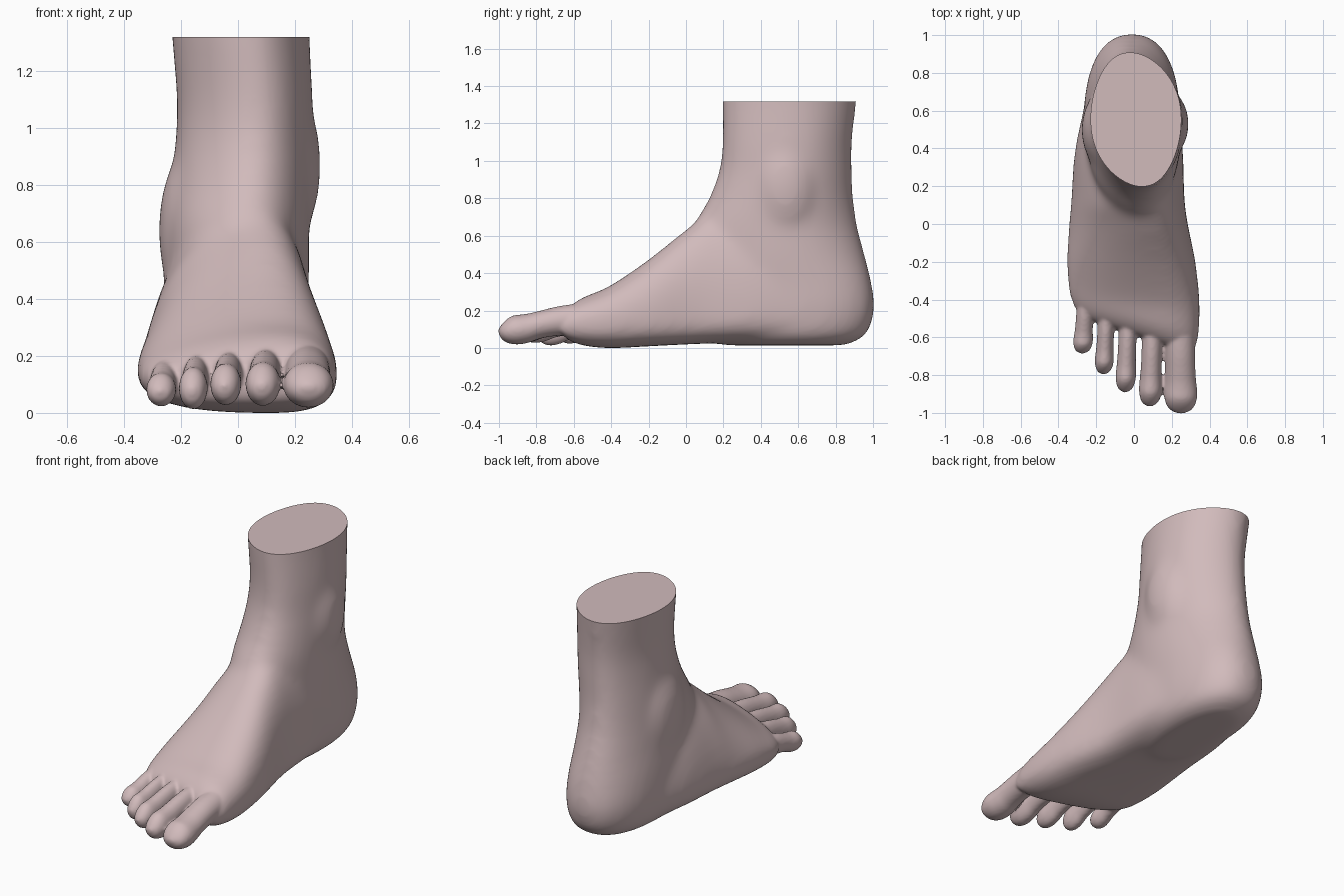
import bpy, bmesh, math
from mathutils import Vector, Matrix

if "Cube" in bpy.data.objects:
    bpy.data.objects.remove(bpy.data.objects["Cube"], do_unlink=True)

skin = bpy.data.materials.new("pale_pink_skin")
skin.use_nodes = True
skin_colour = (0.64, 0.495, 0.5, 1)
skin.diffuse_color = skin_colour
skin.node_tree.nodes["Principled BSDF"].inputs["Base Color"].default_value = skin_colour

SIDES = 48


def spow(v, e):
    return math.copysign(abs(v) ** e, v)


def refine(rows, steps=5):
    """Smoothly interpolate a list of cross-section settings."""
    out = []
    for i in range(len(rows) - 1):
        quad = [rows[max(i - 1, 0)], rows[i], rows[i + 1], rows[min(i + 2, len(rows) - 1)]]
        for s in range(steps):
            t = s / steps
            out.append([b + 0.5 * t * (c - a + t * (2 * a - 5 * b + 4 * c - d + t * (3 * (b - c) + d - a)))
                        for a, b, c, d in zip(*quad)])
    return out + [list(rows[-1])]


def loft(bm, rings):
    loops = [[bm.verts.new(p) for p in ring] for ring in rings]
    for a, b in zip(loops, loops[1:]):
        for i in range(SIDES):
            j = (i + 1) % SIDES
            bm.faces.new((a[i], a[j], b[j], b[i]))
    bm.faces.new(loops[0][::-1])
    bm.faces.new(loops[-1])


def foot_ring(y, x0, x1, z0, z1, zw, xr, slant):
    """Upright slice: flat sole, widest at zw, crest at xr, slanted along the toe line."""
    ring = []
    for k in range(SIDES):
        a = 2 * math.pi * k / SIDES
        c, s = math.cos(a), math.sin(a)
        if s >= 0:
            e = 0.9 if c > 0 else 1.2
            x, z = spow(c, e), zw + (z1 - zw) * spow(s, e)
        else:
            x, z = spow(c, 0.75), zw + (zw - z0) * spow(s, 0.75)
        x = xr + x * ((x1 - xr) if c > 0 else (xr - x0))
        ring.append((x, y - slant * x, z))
    return ring


def leg_ring(z, x0, x1, y0, y1, skew, e):
    """Level slice of the leg and heel; e below one is fuller, above one is narrower."""
    ring = []
    for k in range(SIDES):
        a = 2 * math.pi * k / SIDES
        c, s = math.cos(a), math.sin(a)
        ring.append(((x0 + x1) / 2 + (x1 - x0) / 2 * spow(c, e) - skew * s * (1 - c * c),
                     (y0 + y1) / 2 + (y1 - y0) / 2 * spow(s, min(e, 1)), z))
    return ring


def ball(bm, centre, size):
    m = Matrix.Translation(centre) @ Matrix.Diagonal((*size, 1))
    bmesh.ops.create_uvsphere(bm, u_segments=32, v_segments=20, radius=1, matrix=m)


def fuse(bm, name, voxel, smooth):
    """Merge overlapping solids into one smooth skin."""
    bmesh.ops.recalc_face_normals(bm, faces=bm.faces[:])
    mesh = bpy.data.meshes.new(name)
    bm.to_mesh(mesh)
    bm.free()
    obj = bpy.data.objects.new(name, mesh)
    bpy.context.collection.objects.link(obj)
    mod = obj.modifiers.new("merge", "REMESH")
    mod.mode = "VOXEL"
    mod.voxel_size = voxel
    mod = obj.modifiers.new("soften", "SMOOTH")
    mod.factor, mod.iterations = 0.5, smooth
    deps = bpy.context.evaluated_depsgraph_get()
    result = bpy.data.meshes.new_from_object(obj.evaluated_get(deps))
    bpy.data.objects.remove(obj, do_unlink=True)
    out = bmesh.new()
    out.from_mesh(result)
    bpy.data.meshes.remove(result)
    return out


body = bmesh.new()

# Instep and sole: y, right, left, bottom, top, widest height, crest, slant
instep = [
    (-0.59, -0.285, 0.325, 0.05, 0.2, 0.125, 0.13, 0.32),
    (-0.52, -0.325, 0.342, 0.015, 0.27, 0.13, 0.13, 0.25),
    (-0.4, -0.347, 0.35, 0.0, 0.33, 0.14, 0.13, 0.1),
    (-0.2, -0.36, 0.326, 0.01, 0.475, 0.15, 0.11, 0),
    (0.0, -0.345, 0.285, 0.02, 0.635, 0.16, 0.08, 0),
    (0.14, -0.333, 0.267, 0.025, 0.73, 0.17, 0.05, 0),
    (0.4, -0.312, 0.258, 0.025, 0.75, 0.19, 0.0, 0),
    (0.7, -0.245, 0.225, 0.025, 0.6, 0.2, 0.0, 0),
]
loft(body, [foot_ring(*r) for r in refine(instep)])

# Leg and heel: z, right, left, front, back, skew, fullness
leg = [
    (0.015, -0.15, 0.14, 0.2, 0.85, 0, 0.9),
    (0.05, -0.21, 0.2, 0.15, 0.935, 0, 0.88),
    (0.11, -0.248, 0.23, 0.1, 0.985, 0, 0.86),
    (0.22, -0.265, 0.243, 0.08, 1.008, 0, 0.86),
    (0.35, -0.265, 0.245, 0.06, 0.993, 0, 0.9),
    (0.5, -0.258, 0.25, 0.04, 0.957, 0.02, 1.0),
    (0.65, -0.25, 0.25, 0.04, 0.919, 0.03, 1.08),
    (0.8, -0.235, 0.258, 0.12, 0.897, 0.04, 1.12),
    (0.95, -0.22, 0.262, 0.175, 0.89, 0.04, 1.12),
    (1.1, -0.215, 0.262, 0.193, 0.89, 0.04, 1.1),
    (1.32, -0.232, 0.252, 0.193, 0.914, 0.035, 1.08),
    (1.44, -0.242, 0.252, 0.193, 0.93, 0.035, 1.08),
]
loft(body, [leg_ring(*r) for r in refine(leg)])

# Ankle bones
ball(body, (0.13, 0.53, 0.87), (0.162, 0.2, 0.32))
ball(body, (-0.13, 0.5, 0.64), (0.15, 0.22, 0.32))

foot = fuse(body, "foot_body", 0.02, 28)

# Toes: base x, base y, tip x, tip y, half width, bottom, top, base top
toes = [
    (0.243, -0.5, 0.248, -1.003, 0.09, 0.02, 0.178, 0.25),
    (0.1, -0.5, 0.084, -0.966, 0.062, 0.026, 0.18, 0.235),
    (-0.028, -0.46, -0.047, -0.891, 0.055, 0.028, 0.175, 0.225),
    (-0.142, -0.42, -0.161, -0.796, 0.051, 0.014, 0.162, 0.215),
    (-0.252, -0.36, -0.274, -0.686, 0.053, 0.024, 0.142, 0.2),
]
# Shared toe shape: distance along, width, bottom lift, top blend
toe_shape = [(0, 0.9, 0.35, 0), (0.35, 0.87, 0.3, 0.35), (0.55, 0.88, 0.2, 0.68),
             (0.68, 0.93, 0.06, 0.9), (0.8, 0.98, 0.0, 1.0), (0.9, 0.86, 0.05, 1.0),
             (0.965, 0.6, 0.18, 1.0), (1.0, 0.15, 0.4, 1.0)]
for bx, by, tx, ty, half, low, high, base in toes:
    rings = []
    for t, w, lift, blend in refine(toe_shape, 4):
        x, y = bx + (tx - bx) * t, by + (ty - by) * t
        z0 = low + (high - low) * lift
        z1 = base + (high - base) * blend
        if t > 0.8:
            z1 = high - (high - low) * 0.48 * ((t - 0.8) / 0.2) ** 2
        rings.append([(x + half * w * math.cos(a), y, (z0 + z1) / 2 + (z1 - z0) / 2 * math.sin(a))
                      for a in (2 * math.pi * k / SIDES for k in range(SIDES))])
    loft(foot, rings)

foot = fuse(foot, "foot", 0.009, 5)

# Flat cut across the top of the leg
cut = bmesh.ops.bisect_plane(foot, geom=foot.verts[:] + foot.edges[:] + foot.faces[:], dist=1e-5,
                             plane_co=(0, 0, 1.32), plane_no=(0, 0, 1), clear_outer=True)
rim = [e for e in cut["geom_cut"] if isinstance(e, bmesh.types.BMEdge)]
bmesh.ops.contextual_create(foot, geom=rim)

# Rest the sole on the ground
drop = min(v.co.z for v in foot.verts)
bmesh.ops.translate(foot, verts=foot.verts[:], vec=Vector((0, 0, -drop)))
bmesh.ops.recalc_face_normals(foot, faces=foot.faces[:])

mesh = bpy.data.meshes.new("foot")
foot.to_mesh(mesh)
foot.free()
mesh.materials.clear()
mesh.materials.append(skin)
obj = bpy.data.objects.new("foot", mesh)
bpy.context.collection.objects.link(obj)
bpy.ops.object.select_all(action="DESELECT")
obj.select_set(True)
bpy.context.view_layer.objects.active = obj
bpy.ops.object.shade_smooth_by_angle(angle=math.radians(40))
